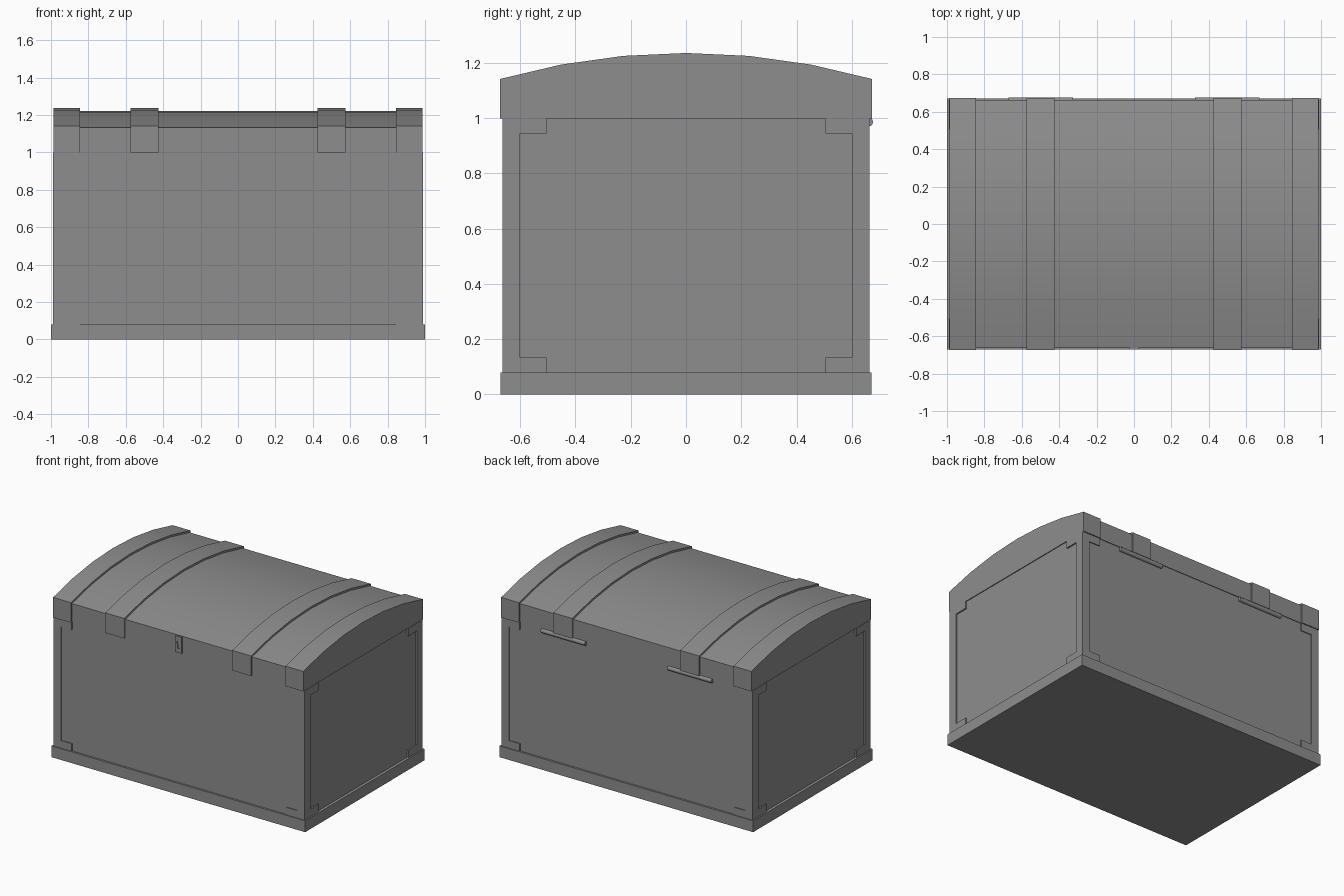
import bpy, bmesh, math
from mathutils import Matrix, Vector

if "Cube" in bpy.data.objects:
    bpy.data.objects.remove(bpy.data.objects["Cube"], do_unlink=True)

grey = bpy.data.materials.new("plain grey")
grey.use_nodes = True
colour = (0.27, 0.27, 0.27, 1)
grey.diffuse_color = colour
grey.node_tree.nodes["Principled BSDF"].inputs["Base Color"].default_value = colour


def prism(name, outline, start, end, axis):
    """Extrude an outline of (a, b) points from start to end along an axis."""
    place = {"x": lambda a, b, d: (d, a, b),
             "y": lambda a, b, d: (a, d, b),
             "z": lambda a, b, d: (a, b, d)}[axis]
    bm = bmesh.new()
    face = bm.faces.new([bm.verts.new(place(a, b, start)) for a, b in outline])
    new = bmesh.ops.extrude_face_region(bm, geom=[face])["geom"]
    shift = Vector(place(0, 0, end - start))
    bmesh.ops.translate(bm, vec=shift,
                        verts=[v for v in new if isinstance(v, bmesh.types.BMVert)])
    bmesh.ops.recalc_face_normals(bm, faces=bm.faces)
    mesh = bpy.data.meshes.new(name)
    bm.to_mesh(mesh)
    bm.free()
    mesh.materials.append(grey)
    obj = bpy.data.objects.new(name, mesh)
    bpy.context.collection.objects.link(obj)
    return obj


def smooth(obj, degrees):
    bpy.ops.object.select_all(action="DESELECT")
    obj.select_set(True)
    bpy.context.view_layer.objects.active = obj
    bpy.ops.object.shade_smooth_by_angle(angle=math.radians(degrees))


def box(name, x, y, low, high):
    return prism(name, [(-x, -y), (x, -y), (x, y), (-x, y)], low, high, "z")


# Base plinth and body
box("base_plinth", 1.0, 0.672, 0, 0.08)
box("body", 0.98, 0.658, 0.07, 1.005)


# Corner posts with widened ends, one leaf on each face
def bracket(side, edge, post, foot):
    points = [(edge, 0.075), (foot, 0.075), (foot, 0.133), (post, 0.133),
              (post, 0.945), (foot, 0.945), (foot, 1.0), (edge, 1.0)]
    return [(side * a, b) for a, b in points]


for sx, xname in ((-1, "right"), (1, "left")):
    for sy, yname in ((-1, "front"), (1, "back")):
        corner = f"{yname}_{xname}"
        prism(f"{corner}_post_face_leaf", bracket(sx, 0.989, 0.93, 0.845),
              sy * 0.64, sy * 0.665, "y")
        prism(f"{corner}_post_end_leaf", bracket(sy, 0.664, 0.60, 0.505),
              sx * 0.96, sx * 0.99, "x")


# Arched lid and its raised bands
def arch(half, bottom, shoulder, crown):
    rise = crown - shoulder
    radius = (half ** 2 + rise ** 2) / (2 * rise)
    sweep = math.asin(half / radius)
    points = [(-half, bottom), (half, bottom)]
    for i in range(7):
        t = sweep * (1 - i / 3)
        points.append((radius * math.sin(t), crown - radius * (1 - math.cos(t))))
    return points


smooth(prism("lid", arch(0.663, 1.0, 1.132, 1.222), -0.97, 0.97, "x"), 15)
for side, name in ((-1, "right"), (1, "left")):
    for kind, inner, outer in (("end", 0.845, 0.986), ("middle", 0.425, 0.575)):
        band = prism(f"{name}_{kind}_lid_band", arch(0.673, 0.999, 1.142, 1.236),
                     side * inner, side * outer, "x")
        smooth(band, 15)

# Hinge barrels along the back
for side, name in ((-1, "right"), (1, "left")):
    ring = [(0.661 + 0.016 * math.cos(math.tau * i / 12),
             0.986 + 0.016 * math.sin(math.tau * i / 12)) for i in range(12)]
    smooth(prism(f"{name}_hinge", ring, side * 0.325, side * 0.672, "x"), 40)

# Lock plate with a recessed keyhole
plate = prism("lock_plate", [(-0.025, 1.01), (0.025, 1.01), (0.025, 1.127), (-0.025, 1.127)],
              -0.65, -0.671, "y")
keyhole = [(-0.007, 1.04), (0.007, 1.04)]
for i in range(11):
    t = math.radians(-60 + 30 * i)
    keyhole.append((0.014 * math.cos(t), 1.081 + 0.014 * math.sin(t)))
cutter = prism("keyhole_cutter", keyhole, -0.664, -0.69, "y")
cutter.hide_render = True
cutter.hide_viewport = True
cut = plate.modifiers.new("keyhole", "BOOLEAN")
cut.object = cutter
cut.operation = "DIFFERENCE"
cut.solver = "EXACT"
